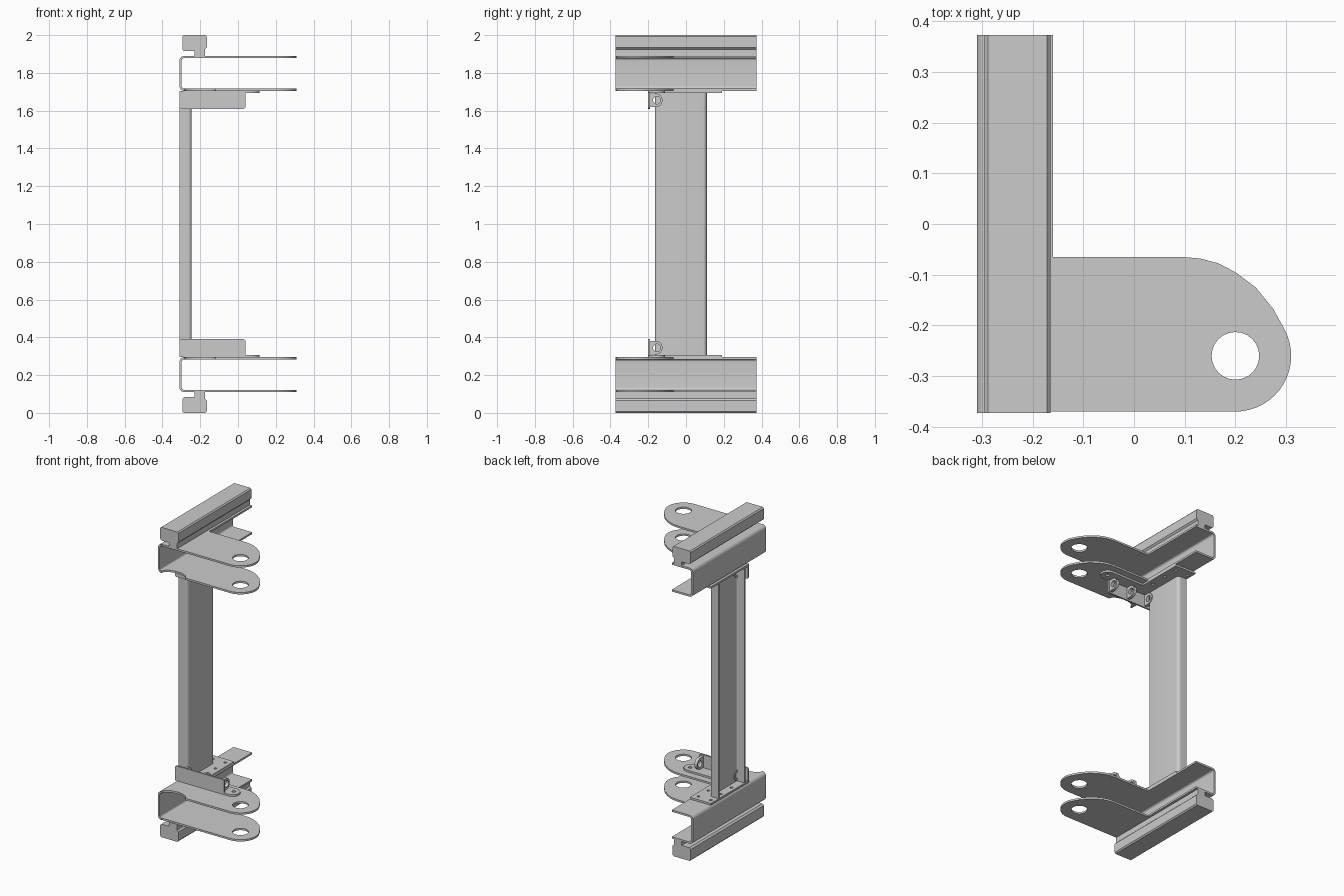
import bpy, bmesh
from math import sin, cos, pi, radians
from mathutils import Matrix

if "Cube" in bpy.data.objects:
    bpy.data.objects.remove(bpy.data.objects["Cube"])

# Planes: local outline axes -> world axes
XY = Matrix.Identity(4)
XZ = Matrix(((1, 0, 0, 0), (0, 0, -1, 0), (0, 1, 0, 0), (0, 0, 0, 1)))
YZ = Matrix(((0, 0, 1, 0), (1, 0, 0, 0), (0, 1, 0, 0), (0, 0, 0, 1)))
AXIS = {'XY': (XY, 2, 1), 'XZ': (XZ, 1, 1), 'YZ': (YZ, 0, 1)}


def arc(cx, cy, r, a0, a1, n=8):
    return [(cx + r * cos(radians(a0 + (a1 - a0) * i / n)),
             cy + r * sin(radians(a0 + (a1 - a0) * i / n))) for i in range(n + 1)]


def circle(cx, cy, r, n=24):
    return arc(cx, cy, r, 0, 360 - 360 / n, n - 1)


def prism(name, plane, outline, lo, hi, holes=(), mirror=True):
    """Extrude an outline with holes; optionally mirror it about z = 1."""
    mat, axis, _ = AXIS[plane]
    cu = bpy.data.curves.new(name + "_outline", 'CURVE')
    cu.dimensions = '2D'
    cu.fill_mode = 'BOTH'
    cu.extrude = (hi - lo) / 2
    for loop in [outline, *holes]:
        sp = cu.splines.new('POLY')
        sp.points.add(len(loop) - 1)
        for p, (a, b) in zip(sp.points, loop):
            p.co = (a, b, 0, 1)
        sp.use_cyclic_u = True
    tmp = bpy.data.objects.new(name + "_tmp", cu)
    bpy.context.collection.objects.link(tmp)
    dg = bpy.context.evaluated_depsgraph_get()
    me = bpy.data.meshes.new_from_object(tmp.evaluated_get(dg))
    bpy.data.objects.remove(tmp)
    bpy.data.curves.remove(cu)
    me.name = name
    shift = [0, 0, -1]
    shift[axis] += (lo + hi) / 2
    me.transform(Matrix.Translation(shift) @ mat)
    bm = bmesh.new()
    bm.from_mesh(me)
    bmesh.ops.remove_doubles(bm, verts=bm.verts, dist=1e-5)
    bmesh.ops.recalc_face_normals(bm, faces=bm.faces)
    bm.to_mesh(me)
    bm.free()
    ob = bpy.data.objects.new(name, me)
    ob.location.z = 1
    bpy.context.collection.objects.link(ob)
    if mirror:
        m = ob.modifiers.new("mirror", 'MIRROR')
        m.use_axis = (False, False, True)
        m.use_mirror_merge = False
    bpy.ops.object.select_all(action='DESELECT')
    ob.select_set(True)
    bpy.context.view_layer.objects.active = ob
    bpy.ops.object.shade_smooth_by_angle(angle=radians(30))
    return ob


# Guide rails at the very top and bottom
prism("guide_rail", 'XZ', [
    (-.288, 0), (-.172, 0), (-.165, .008), (-.165, .065), (-.175, .075), (-.175, .112),
    (-.23, .112), (-.23, .085), (-.285, .085), (-.295, .075), (-.295, .008)], -.373, .373)

# Channel web with its two rounded bends
T, B = .012, .025
z0, z1 = .11, .295
xc = -.31 + B
web = arc(xc, z0 + B, B, 270, 180) + arc(xc, z1 - B, B, 180, 90)
web += arc(xc, z1 - B, B - T, 90, 180) + arc(xc, z0 + B, B - T, 180, 270)
prism("channel_web", 'XZ', web, -.373, .373)

# Flanges with a pierced ear; the inner one has a relief at its front corner
ear = arc(.2, -.26, .11, -90, 28, 16) + [(.275, -.168), (.24, -.125), (.2, -.095)]
ear += [(.165, -.077), (.13, -.068), (.095, -.065), (-.16, -.065), (-.16, .373), (xc, .373)]
eye = [circle(.2, -.26, .047)]
prism("outer_flange", 'XY', [(xc, -.37)] + ear, z0, z0 + T, eye)
relief = [(-.2025 + .0825 * cos(a), -.37 + .045 * sin(a))
          for a in [pi - pi * i / 14 for i in range(15)]]
prism("inner_flange", 'XY', relief + ear, z1 - T, z1, eye)

# Base plate with bolt holes and a rounded arm
bolts = [circle(x, y, .009, 12) for x in (-.283, -.195) for y in (-.06, .05, .15)]
bolts += [circle(.075, -.15, .012, 16)]
prism("base_plate", 'XY', [(-.31, -.2)] + arc(.07, -.155, .045, -90, 90, 12)
      + [(-.16, -.11), (-.16, .19), (-.31, .19)], z1, z1 + T, bolts)

# Upright bracket plate with its pierced lugs
zt = .39
prism("bracket_plate", 'XZ', [(-.31, z1 + T), (.04, z1 + T)]
      + arc(.028, zt - .012, .012, 0, 90, 4) + arc(-.298, zt - .012, .012, 90, 180, 4),
      -.2, -.19)
for i, x in enumerate((.018, -.115, -.25)):
    prism(f"bracket_lug_{i + 1}", 'YZ',
          [(-.19, .309)] + arc(-.16, .345, .036, -90, 90, 14) + [(-.19, .381)],
          x - .01, x + .01, [circle(-.155, .345, .02)])

# Upright column: a folded channel open to -x
xf, ya, yb, r, t = -.245, -.165, .11, .02, .01
col = [(-.31, ya)] + arc(xf - r, ya + r, r, -90, 0) + arc(xf - r, yb - r, r, 0, 90)
col += [(-.31, yb), (-.31, yb - t)] + arc(xf - r, yb - r, r - t, 90, 0)
col += arc(xf - r, ya + r, r - t, 0, -90) + [(-.31, ya + t)]
prism("column", 'XY', col, z1 + T, 2 - z1 - T, mirror=False)
